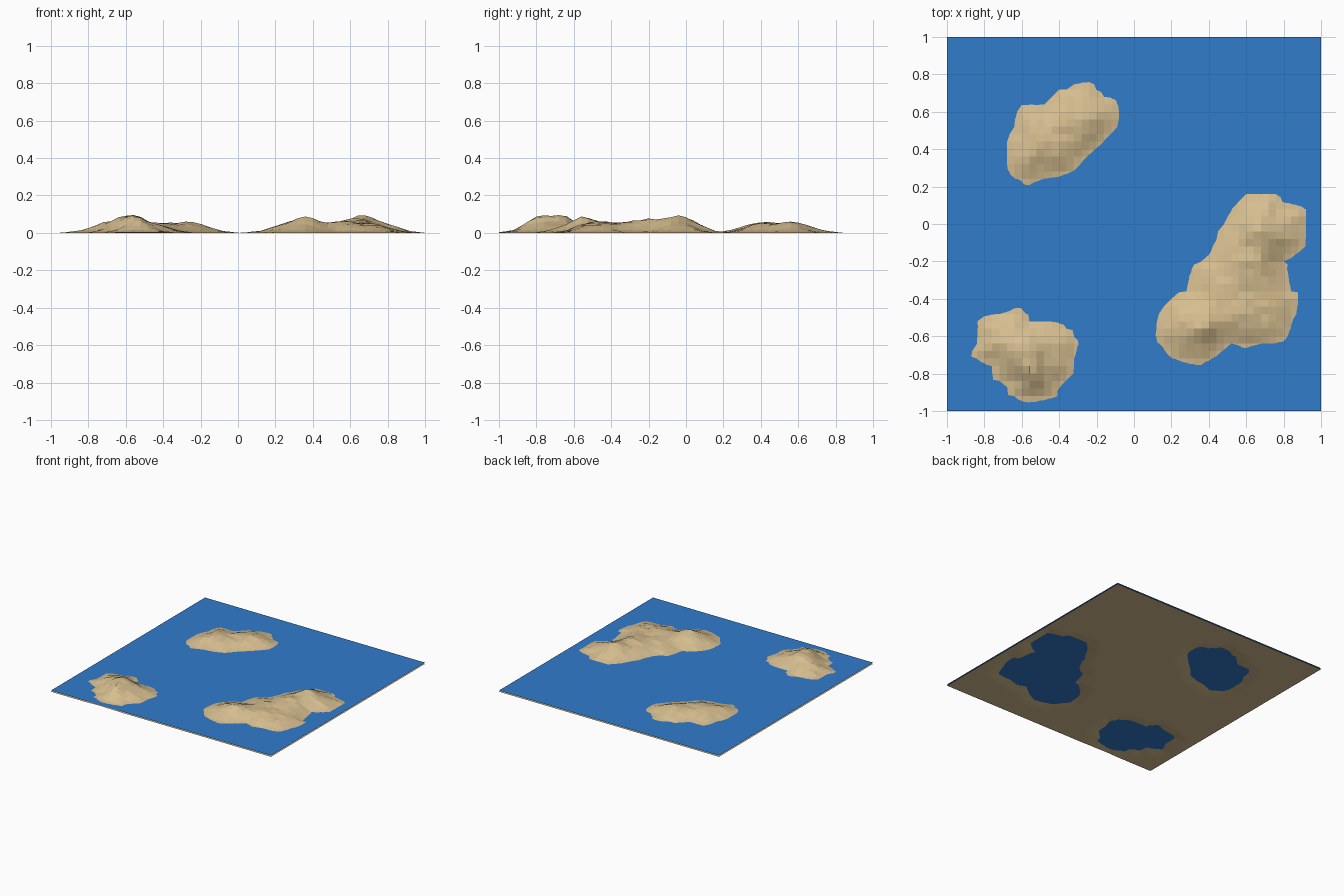
import bpy, bmesh, math, random
from mathutils import Vector, noise
from mathutils.geometry import intersect_point_line

if "Cube" in bpy.data.objects:
    bpy.data.objects.remove(bpy.data.objects["Cube"])

random.seed(4)
N = 50            # terrain cells per side
WATER = 0.01      # water level

# coastlines of the three islands
NORTH = [(-.67, .44), (-.64, .5), (-.6, .63), (-.49, .62), (-.4, .71), (-.24, .75), (-.19, .69),
         (-.11, .65), (-.08, .58), (-.11, .51), (-.19, .43), (-.26, .37), (-.34, .28), (-.45, .26),
         (-.57, .22), (-.64, .26), (-.675, .33)]
SOUTH = [(-.86, -.71), (-.82, -.59), (-.83, -.52), (-.77, -.5), (-.61, -.46), (-.56, -.52),
         (-.46, -.53), (-.36, -.56), (-.31, -.63), (-.33, -.79), (-.41, -.86), (-.41, -.92),
         (-.57, -.94), (-.66, -.91), (-.66, -.86), (-.74, -.82), (-.76, -.74)]
EAST = [(.11, -.59), (.17, -.42), (.3, -.35), (.32, -.22), (.41, -.18), (.47, -.03), (.59, .16),
        (.68, .15), (.75, .16), (.79, .1), (.91, .08), (.91, -.11), (.8, -.2), (.82, -.35),
        (.87, -.38), (.85, -.5), (.8, -.62), (.59, -.65), (.51, -.63), (.38, -.74), (.22, -.72)]

# hills: x, y, radius, extra height
HILLS = [(-.59, -.66, .10, .05), (-.55, -.79, .08, .035), (.67, -.04, .10, .042),
         (.35, -.55, .09, .035), (.62, -.22, .09, .03), (.55, -.45, .12, .012),
         (-.5, .47, .10, .008), (-.27, .58, .10, .012)]


def coast_distance(x, y, coast):
    """Distance to the coast, positive on land."""
    p, inside, best = Vector((x, y)), False, 9.0
    for a, b in zip(coast, coast[1:] + coast[:1]):
        hit, t = intersect_point_line(p, Vector(a), Vector(b))
        q = Vector(a).lerp(Vector(b), min(max(t, 0), 1))
        best = min(best, (p - q).length)
        if (a[1] > y) != (b[1] > y) and x < a[0] + (y - a[1]) / (b[1] - a[1]) * (b[0] - a[0]):
            inside = not inside
    return best if inside else -best


def height(x, y):
    d = max(coast_distance(x, y, c) for c in (NORTH, SOUTH, EAST))
    if d <= 0:
        t = max(0, 1 + d / 0.1)
        return WATER * t * t * (3 - 2 * t)
    cap = 0.046 + sum(h * math.exp(-((x - a) ** 2 + (y - b) ** 2) / r ** 2) for a, b, r, h in HILLS)
    cap += 0.009 * noise.noise((x * 9, y * 9, 1)) + random.uniform(-.004, .004)
    t = min(1, d / 0.15)
    return WATER + (cap - WATER) * math.sin(t * math.pi / 2)


def material(name, color):
    m = bpy.data.materials.new(name)
    m.diffuse_color = (*color, 1)
    m.use_nodes = True
    m.node_tree.nodes["Principled BSDF"].inputs["Base Color"].default_value = m.diffuse_color
    return m


def sheet(name, cells, height_at, mat):
    bm = bmesh.new()
    bmesh.ops.create_grid(bm, x_segments=cells, y_segments=cells, size=1)
    for v in bm.verts:
        v.co.z = height_at(v.co.x, v.co.y)
    me = bpy.data.meshes.new(name)
    bm.to_mesh(me)
    bm.free()
    me.materials.append(mat)
    ob = bpy.data.objects.new(name, me)
    bpy.context.collection.objects.link(ob)
    return ob


# sea bed rising into islands, and the flat water surface cutting through it
sheet("island_terrain", N, height, material("sand", (0.68, 0.52, 0.28)))
sheet("water_surface", 1, lambda x, y: WATER, material("water", (0.03, 0.2, 0.6)))
